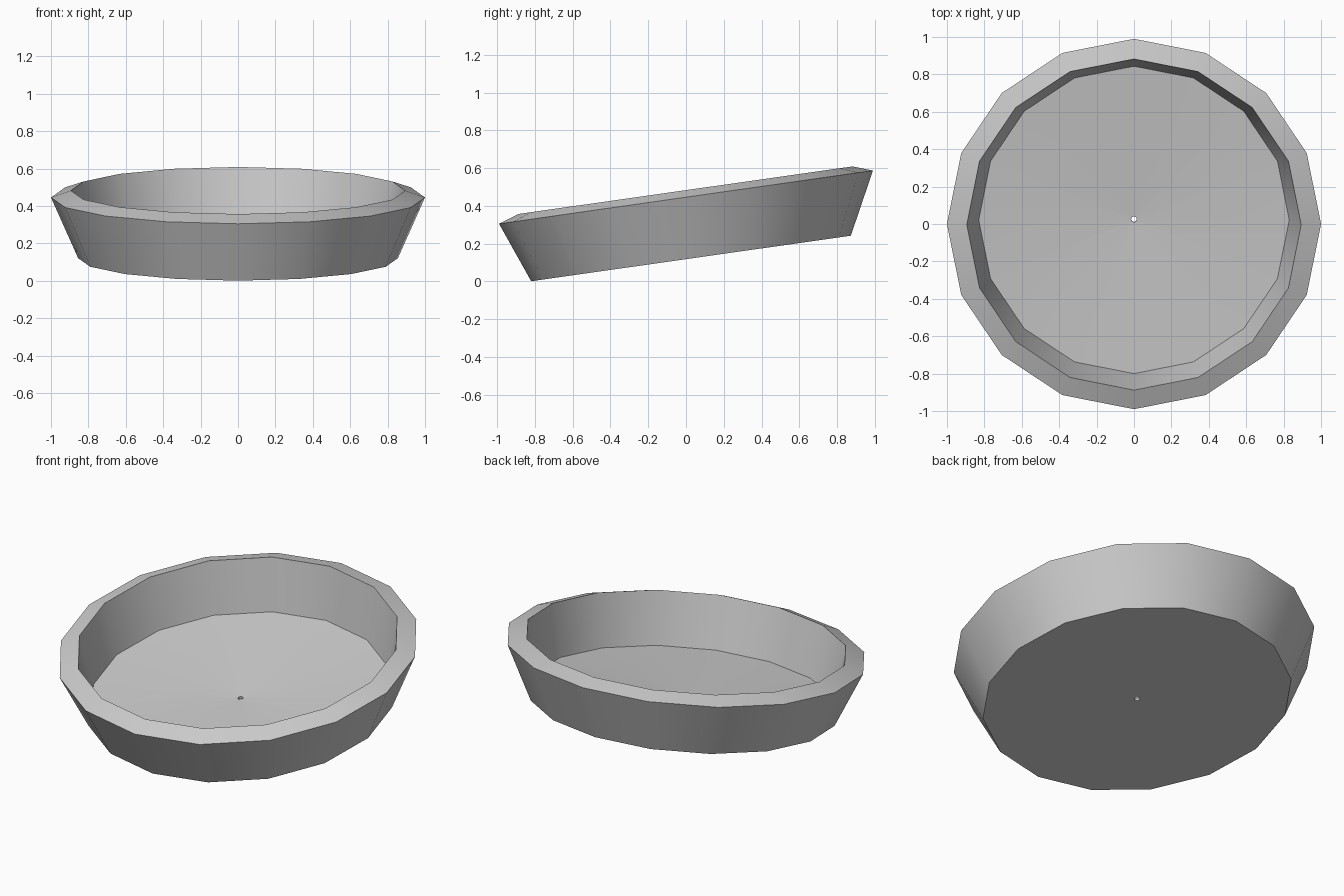
import bpy, bmesh
from math import radians, pi
from mathutils import Matrix

if "Cube" in bpy.data.objects:
    bpy.data.objects.remove(bpy.data.objects["Cube"])

SIDES = 16
# closed cross-section (radius, height from outer rim) along the dish axis
PROFILE = [(0.015, -0.325), (0.855, -0.325), (1.0, 0.0), (0.894, 0.037),
           (0.83, -0.268), (0.015, -0.310)]

# tilted dish: spin the wall section into a thick shell with a tiny drain hole
bm = bmesh.new()
verts = [bm.verts.new((r, 0, h)) for r, h in PROFILE]
edges = [bm.edges.new((verts[i], verts[(i + 1) % len(verts)]))
         for i in range(len(verts))]
bmesh.ops.spin(bm, geom=verts + edges, cent=(0, 0, 0), axis=(0, 0, 1),
               angle=2 * pi, steps=SIDES, use_merge=True)
bmesh.ops.remove_doubles(bm, verts=bm.verts, dist=0.0005)

# slight lean of the base towards the front, then tilt the whole dish
for v in bm.verts:
    v.co.y += 0.06 * v.co.z
bm.transform(Matrix.Translation((0, 0, 0.446)) @ Matrix.Rotation(radians(8.1), 4, 'X'))
bmesh.ops.recalc_face_normals(bm, faces=bm.faces)

mesh = bpy.data.meshes.new("dish")
bm.to_mesh(mesh)
bm.free()
dish = bpy.data.objects.new("dish", mesh)
bpy.context.collection.objects.link(dish)

# soft shading around the walls, crisp rims
bpy.context.view_layer.objects.active = dish
dish.select_set(True)
bpy.ops.object.shade_smooth_by_angle(angle=radians(30))
